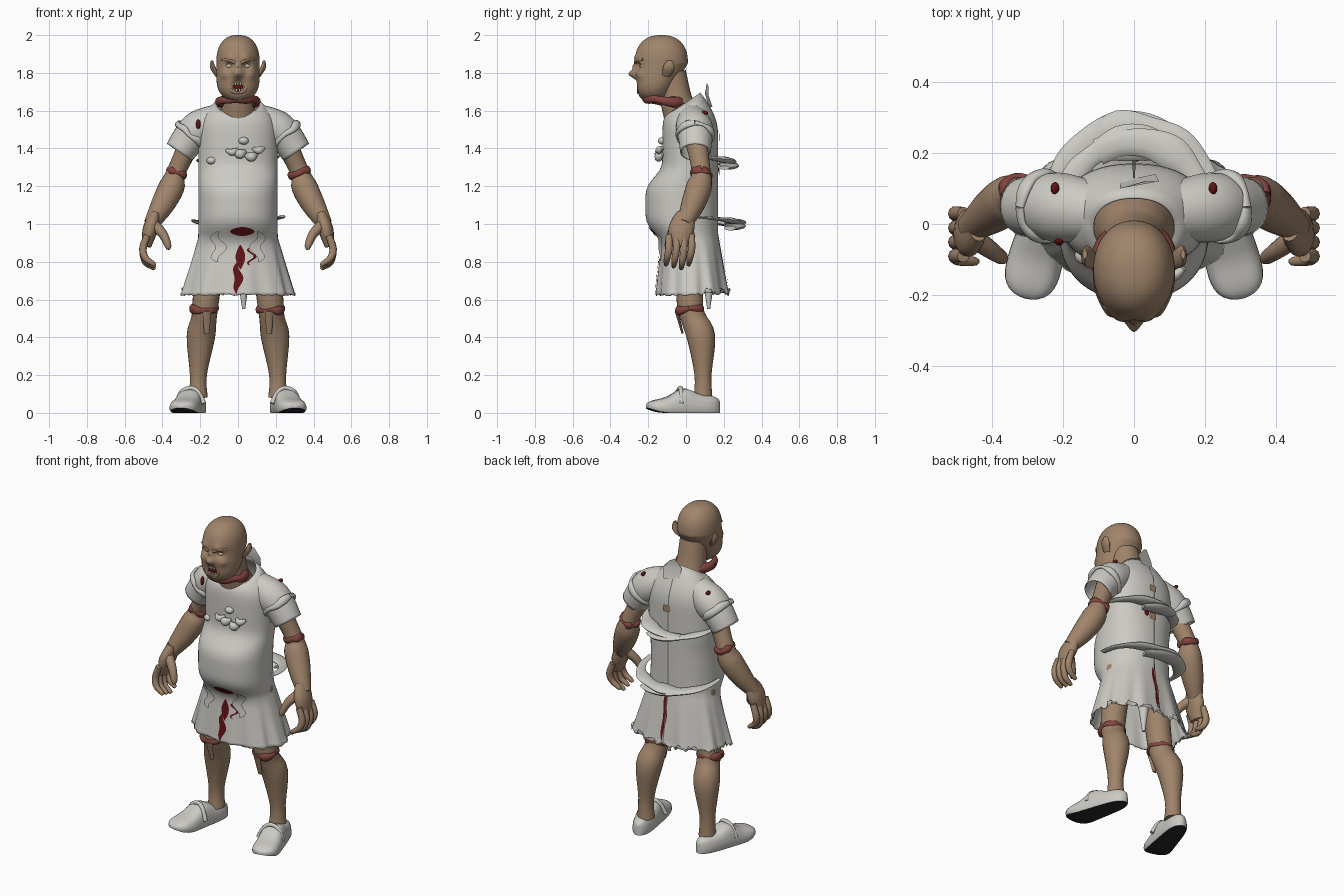
import bpy, bmesh, math, random
from math import sin, cos, pi, exp, copysign
from mathutils import Vector

random.seed(4)
cube = bpy.data.objects.get("Cube")
if cube:
    bpy.data.objects.remove(cube)


def material(name, *rgb):
    mat = bpy.data.materials.new(name)
    mat.use_nodes = True
    mat.diffuse_color = (*rgb, 1)
    shader = mat.node_tree.nodes["Principled BSDF"]
    shader.inputs["Base Color"].default_value = (*rgb, 1)
    shader.inputs["Roughness"].default_value = .8
    return mat


SKIN = material("tan skin", .35, .23, .145)
CLOTH = material("pale cloth", .6, .59, .55)
GORE = material("dark red", .12, .006, .008)
WOUND = material("raw flesh", .23, .06, .05)
SOLE = material("black sole", .02, .02, .02)
SEAM = material("grey seam", .17, .17, .16)
IVORY = material("ivory", .5, .44, .3)


def make(name, rows, mats, cap=True, closed=True):
    """Skin a grid of points; a second material goes on faces turned down."""
    bm = bmesh.new()
    grid = [[bm.verts.new(point) for point in row] for row in rows]
    count = len(grid[0])
    for upper, lower in zip(grid, grid[1:]):
        for i in range(count if closed else count - 1):
            j = (i + 1) % count
            bm.faces.new((upper[i], upper[j], lower[j], lower[i]))
    if cap:
        bm.faces.new(grid[0])
        bm.faces.new(grid[-1])
    bmesh.ops.recalc_face_normals(bm, faces=bm.faces)
    for face in bm.faces:
        face.smooth = True
        face.material_index = int(len(mats) > 1 and face.normal.z < -.6)
    mesh = bpy.data.meshes.new(name)
    bm.to_mesh(mesh)
    bm.free()
    mesh.set_sharp_from_angle(angle=math.radians(50))
    for mat in mats:
        mesh.materials.append(mat)
    ob = bpy.data.objects.new(name, mesh)
    bpy.context.collection.objects.link(ob)
    return ob


def thicken(ob):
    ob.modifiers.new("thickness", "SOLIDIFY").thickness = .006


def angles(count):
    return [2 * pi * i / count for i in range(count)]


def spread(start, end, count):
    return [start + (end - start) * i / (count - 1) for i in range(count)]


def smooth(points, steps=4):
    """Resample a path of tuples as a smooth spline."""
    last, out = len(points) - 1, []
    for i in range(last):
        around = list(zip(points[max(i - 1, 0)], points[i], points[i + 1], points[min(i + 2, last)]))
        for k in range(steps):
            t = k / steps
            out.append([b + t / 2 * (c - a + t * (2*a - 5*b + 4*c - d + t * (3*b - a - 3*c + d)))
                        for a, b, c, d in around])
    return out + [points[last]]


def tube(name, points, mat, side=1, ref=(0, 1, 0), flat=1, sides=16, cap=True):
    """Sweep an ellipse through (x, y, z, radius) points; flat scales it along ref."""
    points, rows = smooth(points), []
    last = len(points) - 1
    for i, (x, y, z, radius) in enumerate(points):
        along = Vector(points[min(i + 1, last)][:3]) - Vector(points[max(i - 1, 0)][:3])
        across = along.cross(Vector(ref)).normalized()
        up = across.cross(along).normalized() * flat
        row = [Vector((x, y, z)) + radius * (across * cos(a) + up * sin(a)) for a in angles(sides)]
        rows.append([(side * p.x, p.y, p.z) for p in row])
    return make(name, rows, [mat], cap)


def ring(name, centre, axis, radius, thick, mat, side=1, squash=1, ragged=.5, flat=1.6):
    """Ragged band round an axis."""
    axis = Vector(axis).normalized()
    across = axis.cross(Vector((0, 0, 1) if axis.y > .9 else (0, 1, 0))).normalized()
    up = axis.cross(across) * squash
    points = []
    for a in angles(12):
        lift, swell = (random.uniform(-ragged, ragged) for _ in "ab")
        spot = Vector(centre) + radius * (across * cos(a) + up * sin(a)) + axis * thick * lift
        points.append((*spot, thick * (1 + swell)))
    tube(name, points + points[:1], mat, side, axis, flat, 10)


def blob(name, centre, size, mat):
    rows = [[[c + s * d for c, s, d in zip(centre, size, (sin(t) * cos(a), sin(t) * sin(a), cos(t)))]
             for a in angles(14)] for t in spread(.05, pi - .05, 11)]
    make(name, rows, [mat])


def section(z, half, front, back, a, power):
    """Point at angle a on a rounded cross-section."""
    c, s = (copysign(abs(v) ** power, v) for v in (cos(a), sin(a)))
    return Vector((half * c, (front + back) / 2 + (back - front) / 2 * s, z))


# Gown body: closing to the neckline, round belly, flared and folded skirt
def gown_half(z):
    collar = max(0, (z - 1.45) / .2) ** 3
    return .21 + .29 * max(0, .93 - z) - .11 * collar


def gown_point(z, a, lift=0.0):
    collar = max(0, (z - 1.45) / .2) ** 3
    flare = max(0, .95 - z)
    belly = exp(-((z - 1.1) / .16) ** 4)
    front = -.125 - .09 * belly - .1 * flare + .035 * collar
    back = .17 + .18 * flare - .11 * collar
    p = section(z, gown_half(z), front, back, a, .9)
    fold = 1 + flare * (.1 * cos(9 * a + 1) + .05 * sin(17 * a))
    return Vector((p.x * fold + lift * cos(a), p.y * fold + lift * sin(a), z + .065 * collar * sin(a)))


rows = [[gown_point(z, a) for a in angles(108)] for z in spread(1.64, .62, 50)]
for hem in rows[-1]:
    hem.z += random.random() * (.045 if hem.y > 0 else .01)
thicken(make("gown", rows, [CLOTH], cap=False))


def patch(name, x, top, bottom, width, mat, back=False, lift=.006, sway=0.0, taper=.6):
    """Thin wandering plate that follows the gown."""
    rows = []
    for t in spread(0, 1, 15):
        z = top + (bottom - top) * t
        line = []
        for k in spread(-1, 1, 5):
            c = (x + sway * sin(9 * t) + k * width * sin(pi * (.02 + .96 * t)) ** taper) / gown_half(z)
            a = math.acos(copysign(abs(c) ** 1.1, c))
            line.append(gown_point(z, a if back else -a, lift))
        rows.append(line)
    make(name, rows, [mat], False, False)


# Rips at the front, slit and gaps at the back
patch("waist_rip", .022, .983, .937, .062, GORE)
patch("skirt_rip", .012, .89, .76, .024, GORE, taper=1)
patch("skirt_rip", -.003, .8, .63, .022, GORE, sway=-.008, taper=1)
patch("side_rip", .07, .88, .78, .009, GORE, sway=-.02)
patch("back_seam", 0, 1.6, .64, .004, SEAM, True, taper=.1)
patch("skirt_back_rip", .008, .95, .66, .012, GORE, True, sway=.005)
patch("back_rip", .05, 1.31, 1.27, .015, GORE, True)
for z in (1.46, 1.28):
    patch("back_gap", .01, z + .02, z - .02, .022, SKIN, True, .009, taper=.1)
for x in (.1, -.1):
    patch("torn_flap", x, .96, .8, .028, CLOTH, lift=.014, sway=x / 6)

# Bunched cloth on the chest
for x, z, size in ((-.03, 1.38, .016), (.01, 1.37, .022), (.07, 1.355, .022), (.11, 1.39, .017)):
    tube("chest_bunch", [(x - .03, -.125, z + .01, .008), (x, -.145, z, size), (x + .03, -.125, z + .015, .008)],
         CLOTH, ref=(0, 0, 1), flat=1.2, sides=10)
for x, z in ((.03, 1.44), (-.14, 1.335)):
    blob("chest_knot", (x, -.135 + abs(x) / 3, z), (.027, .025, .02), CLOTH)

# Collar flap and the strip hanging behind the legs
make("collar_flap", [[(-.04, .12, 1.62), (.06, .14, 1.62)], [(-.04, .1, 1.69), (.07, .12, 1.68)],
                     [(0, .11, 1.745), (.03, .12, 1.73)]], [CLOTH], False, False)
tube("hanging_strip", [(.03, .12, .7, .03), (.03, .12, .55, .008)], CLOTH)

for side in (1, -1):
    # Loose ties wrapping the back from each hip and rib
    for name, level, reach in (("lower_tie", 1.03, .235), ("upper_tie", 1.35, .2)):
        points = [(reach * cos(a), .03 + reach * sin(a), level + .01 * side - .02 * a,
                   (.02 + reach / 8 * sin(a)) * random.uniform(.7, 1.2)) for a in spread(-.1, 2.1, 7)]
        tube(name, points, CLOTH, side, (0, 0, 1), .35, 10)

    # Sleeve with torn ridge and rip
    thicken(tube("sleeve", [(.09, .03, 1.56, .08), (.2, .045, 1.507, .098), (.26, .05, 1.45, .09),
                            (.31, .05, 1.38, .081)], CLOTH, side, sides=28, cap=False))
    ring("sleeve_ridge", (.25, .047, 1.47), (.66, 0, -.75), .095, .011, CLOTH, side)
    blob("sleeve_rip", (side * .222, .1, 1.588), (.012, .018, .012), GORE)

    # Arm, wound, palm, curled fingers and thumb
    tube("arm", [(.24, .05, 1.46, .06), (.325, .08, 1.28, .05), (.35, .07, 1.2, .068),
                 (.4, .035, 1.1, .062), (.46, -.01, 1, .04)], SKIN, side, sides=20)
    ring("arm_wound", (.325, .083, 1.27), (.35, -.1, -.93), .05, .01, WOUND, side)
    tube("palm", [(.44, 0, 1.05, .03), (.465, -.025, .97, .04), (.485, -.03, .88, .025)], SKIN, side, flat=1.7)
    for i, y in enumerate(spread(-.09, .03, 4)):
        drop = .01 * (i % 3)
        tube("finger", [(.48, y, .94, .018), (.503, y, .87, .02), (.49, y - .01, .82 - drop, .018),
                        (.45, y - .015, .79 - drop, .013), (.44, y - .015, .78 - drop, .008)], SKIN, side, sides=10)
    tube("thumb", [(.45, -.04, 1, .03), (.4, -.075, .95, .025), (.372, -.095, .89, .019), (.37, -.1, .865, .01)],
         SKIN, side, sides=10)

    # Leg with knee wound and hanging skin
    tube("leg", [(.13, .02, .95, .08), (.17, .02, .6, .07), (.18, .04, .5, .067), (.197, .08, .4, .075),
                 (.21, .09, .2, .045), (.21, .09, .08, .05)], SKIN, side, sides=24)
    ring("knee_wound", (.175, .018, .55), (0, .1, -1), .068, .011, WOUND, side)
    tube("skin_strip", [(.165, -.05, .54, .024), (.165, -.018, .42, .014)], SKIN, side, flat=.4, sides=8)

    # Slip-on shoe with a high instep and lifted toe, turned outward
    rows = []
    for turn in spread(0, pi, 24):
        t = (1 - cos(turn)) / 2
        end = max(.05, (1 - abs(2 * t - 1) ** 5) ** .5)
        half = (.052 + .033 * t) * end
        height = (.1 - .03 * t + .045 * exp(-(6 * t - 3) ** 2)) * (1 + end) / 2
        toe = .3 * max(0, t - .7) ** 2
        row = [(half * copysign(abs(cos(a)) ** .6, cos(a)), toe + .012 + (height - toe - .012) * max(0, sin(a)) ** .8)
               for a in spread(0, pi, 15)]
        row += [(-half * .9, toe), (half * .9, toe)]
        rows.append([(side * (.205 + x + .1 * t), .18 - .39 * t + .25 * x, z) for x, z in row])
    make("shoe", rows, [CLOTH, SOLE])
    tube("shoe_band", [(.18, -.06, .05, .012), (.21, -.045, .11, .012), (.25, -.03, .132, .012),
                       (.3, -.025, .11, .012), (.325, -.025, .05, .012)], CLOTH, side, sides=8)
blob("chest_rip", (-.21, -.046, 1.527), (.013, .015, .026), GORE)

# Neck with its raw, ragged collar wound
tube("neck", [(0, 0, 1.5, .12), (0, -.02, 1.57, .1), (0, -.05, 1.65, .085), (0, -.08, 1.8, .08)], SKIN, sides=28)
ring("neck_wound", (0, -.11, 1.65), (0, .12, 1), .1, .02, WOUND, ragged=.3, flat=1.2)

# Head: domed skull over a square jaw, with soft pushes (x, z, radius, depth) on the face
PUSHES = {"brow": (.045, 1.875, .026, -.014), "socket": (.045, 1.84, .02, .028), "nose": (0, 1.795, .023, -.035),
          "bridge": (0, 1.835, .014, -.012), "cheek": (.075, 1.79, .022, -.014), "mouth": (0, 1.727, .03, .03)}
rows = []
for z in [1.85 + .15 * cos(a) for a in spread(.03, pi / 2, 24)] + spread(1.845, 1.655, 36):
    dome = (1 - max(0, (z - 1.85) / .15) ** 2.4) ** .42
    jaw = max(0, (1.85 - z) / .2)
    row = [section(z, .115 * dome * (1 - .6 * jaw ** 5), -.13 - .14 * dome + .05 * jaw ** 6,
                   -.13 + .14 * dome - .12 * jaw, a, .95) for a in angles(72)]
    for p in row:
        if p.y < -.14:
            p.y += sum(depth * exp(-((abs(p.x) - x) ** 2 + (z - height) ** 2) / radius ** 2)
                       for x, height, radius, depth in PUSHES.values())
    rows.append(row)
make("head", rows, [SKIN])

# Eyes, angry brows and ears
for side in (1, -1):
    blob("eye", (side * .045, -.233, 1.836), (.021, .014, .012), IVORY)
    tube("brow", [(.014, -.268, 1.853, .008), (.045, -.262, 1.867, .009), (.085, -.228, 1.872, .006)],
         SKIN, side, (0, 0, 1), sides=8)
    tube("ear", [(.11, -.105, 1.785, .01), (.134, -.09, 1.83, .014), (.138, -.085, 1.865, .006)],
         SKIN, side, flat=2.2, sides=12)

# Open mouth with lips and teeth
blob("mouth", (0, -.236, 1.725), (.042, .02, .028), GORE)
ring("lips", (0, -.25, 1.725), (0, 1, 0), .044, .008, SKIN, squash=.7, ragged=.15, flat=1)
for z, reach, count in ((1.743, .027, 5), (1.708, .022, 4)):
    for x in spread(-reach, reach, count):
        blob("tooth", (x, -.256 + abs(x) / 5, z), (.006, .005, .01), IVORY)
